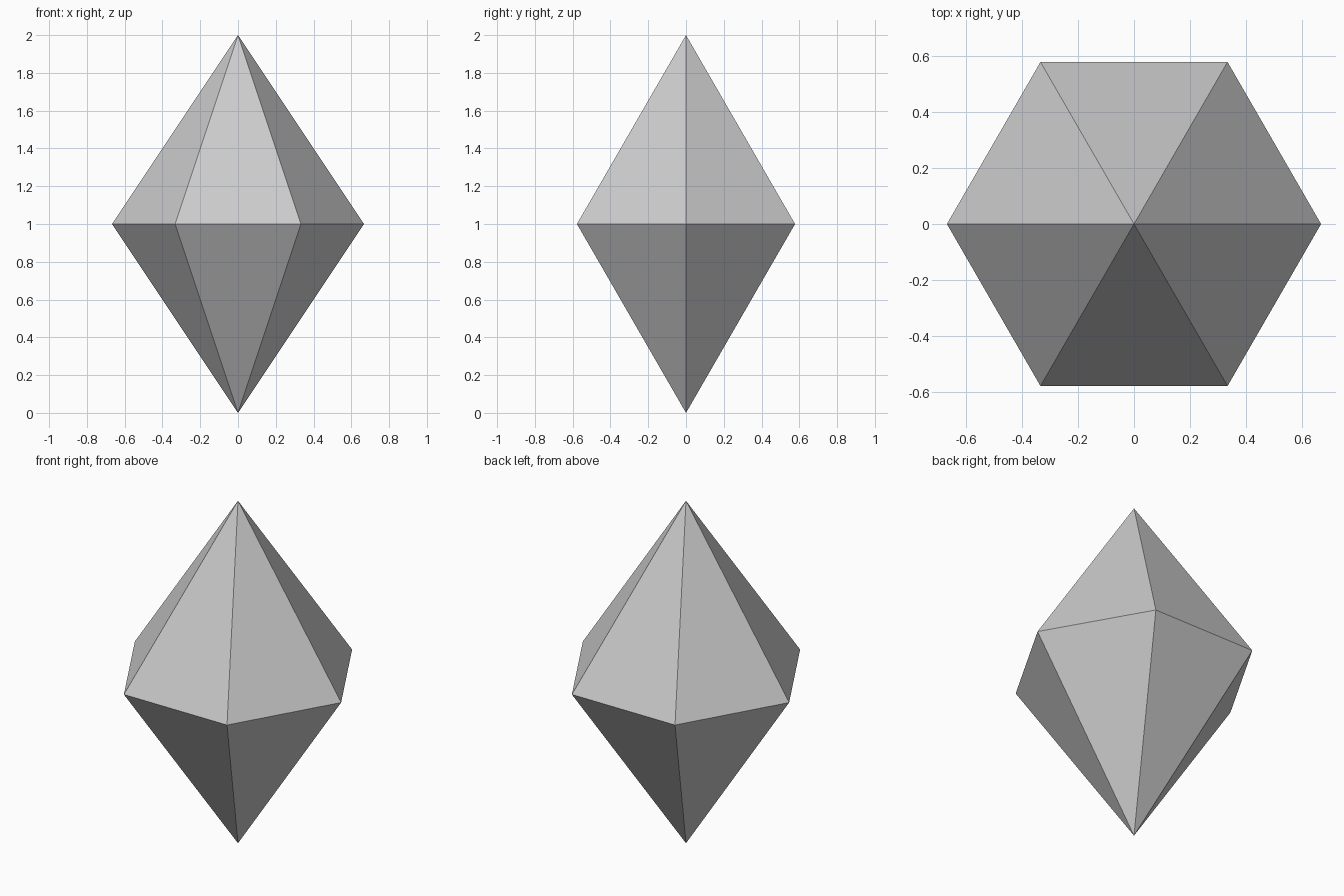
import bpy, bmesh
from math import cos, sin, tau

if "Cube" in bpy.data.objects:
    bpy.data.objects.remove(bpy.data.objects["Cube"])

SIDES, RADIUS, HEIGHT = 6, 2 / 3, 2.0

bm = bmesh.new()
# Girdle ring and the two tips
ring = [bm.verts.new((RADIUS * cos(tau * i / SIDES), RADIUS * sin(tau * i / SIDES), HEIGHT / 2))
        for i in range(SIDES)]
top = bm.verts.new((0, 0, HEIGHT))
bottom = bm.verts.new((0, 0, 0))

# Upper and lower facets
for i in range(SIDES):
    a, b = ring[i], ring[(i + 1) % SIDES]
    bm.faces.new((a, b, top))
    bm.faces.new((b, a, bottom))

mesh = bpy.data.meshes.new("crystal")
bm.to_mesh(mesh)
bm.free()
bpy.context.collection.objects.link(bpy.data.objects.new("crystal", mesh))
